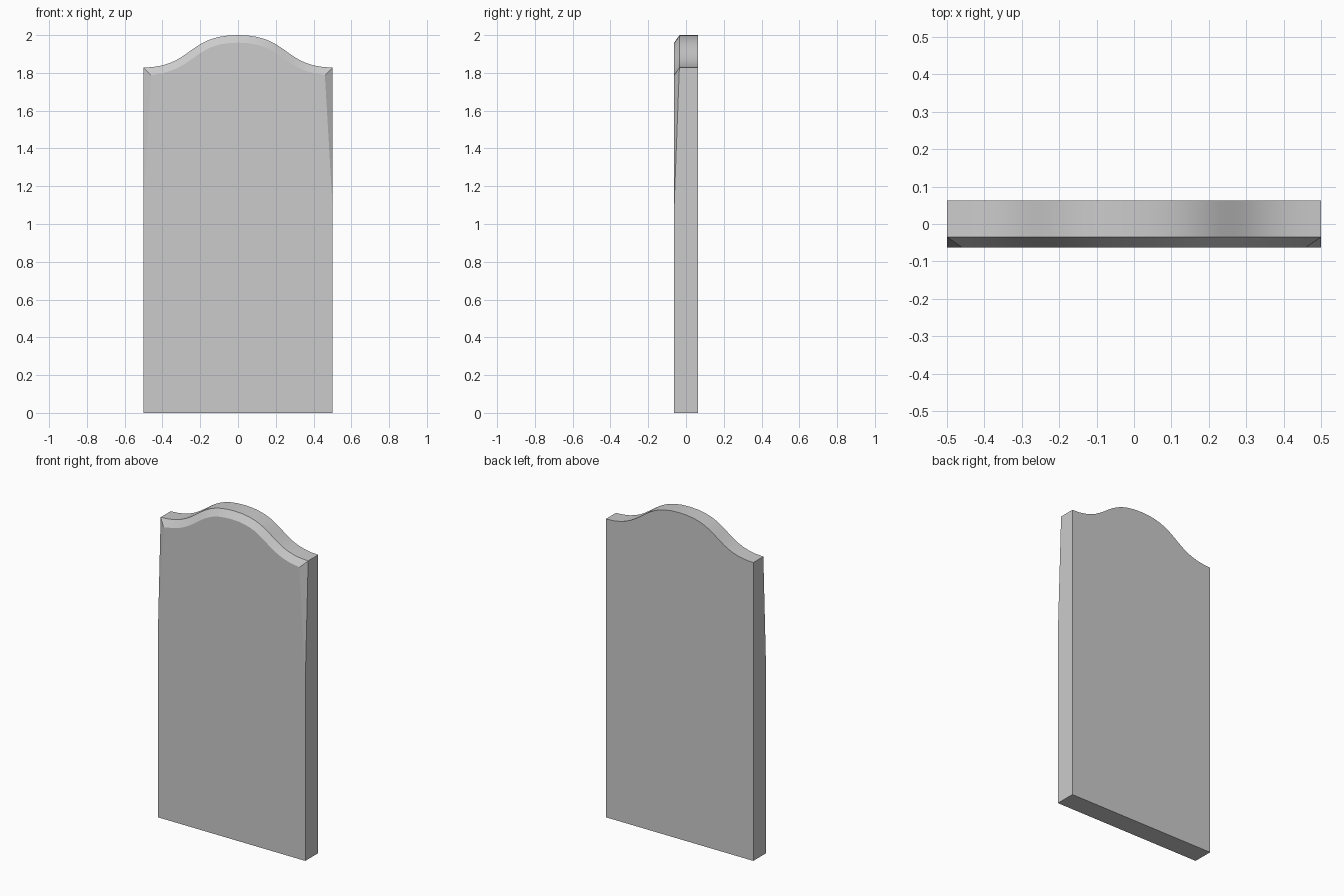
import bpy, bmesh
from mathutils import Vector

if "Cube" in bpy.data.objects:
    bpy.data.objects.remove(bpy.data.objects["Cube"])

HALF_W, BACK, RIM, FRONT = 0.5, 0.0625, -0.035, -0.0625
BEVEL, TAPER_Z, STEPS = 0.04, 1.1, 14

# Serpentine top profile: half is one cubic curve from crown to shoulder
P = [Vector(p) for p in ((0, 2), (0.27, 2), (0.24, 1.832), (HALF_W, 1.828))]
outer, inner = [], []
for i in range(STEPS + 1):
    t = i / STEPS
    s = 1 - t
    p = P[0]*s**3 + 3*P[1]*s*s*t + 3*P[2]*s*t*t + P[3]*t**3
    d = ((P[1]-P[0])*s*s + 2*(P[2]-P[1])*s*t + (P[3]-P[2])*t*t).normalized()
    q = p + Vector((d.y, -d.x)) * BEVEL
    outer.append((p.x, p.y))
    inner.append((min(max(q.x, 0), HALF_W - BEVEL), q.y))


def full(half):
    return [(-x, z) for x, z in half[:0:-1]] + half


bm = bmesh.new()


def row(points, y):
    return [bm.verts.new((x, y, z)) for x, z in points]


back = row(full(outer), BACK)
rim = row(full(outer), RIM)
face = row(full(inner), FRONT)
taper = row([(-HALF_W, TAPER_Z), (HALF_W, TAPER_Z)], FRONT)
foot_f = row([(-HALF_W, 0), (HALF_W, 0)], FRONT)
foot_b = row([(-HALF_W, 0), (HALF_W, 0)], BACK)

# Top surface and front bevel
for a, b in ((back, rim), (rim, face)):
    for i in range(len(a) - 1):
        bm.faces.new((a[i], b[i], b[i+1], a[i+1]))
# Front, back and underside
bm.faces.new(face + [taper[1], foot_f[1], foot_f[0], taper[0]])
bm.faces.new(back + [foot_b[1], foot_b[0]])
bm.faces.new((foot_f[0], foot_f[1], foot_b[1], foot_b[0]))
# Sides and tapering corner bevels
for k, e in ((0, 0), (1, -1)):
    bm.faces.new((back[e], rim[e], taper[k], foot_f[k], foot_b[k]))
    bm.faces.new((rim[e], face[e], taper[k]))

bmesh.ops.remove_doubles(bm, verts=bm.verts, dist=0.0005)
bmesh.ops.recalc_face_normals(bm, faces=bm.faces)
mesh = bpy.data.meshes.new("headstone_slab")
bm.to_mesh(mesh)
bm.free()
slab = bpy.data.objects.new("headstone_slab", mesh)
bpy.context.collection.objects.link(slab)

# Smooth curve, crisp bevel edges
bpy.context.view_layer.objects.active = slab
slab.select_set(True)
bpy.ops.object.shade_smooth_by_angle(angle=0.26)
